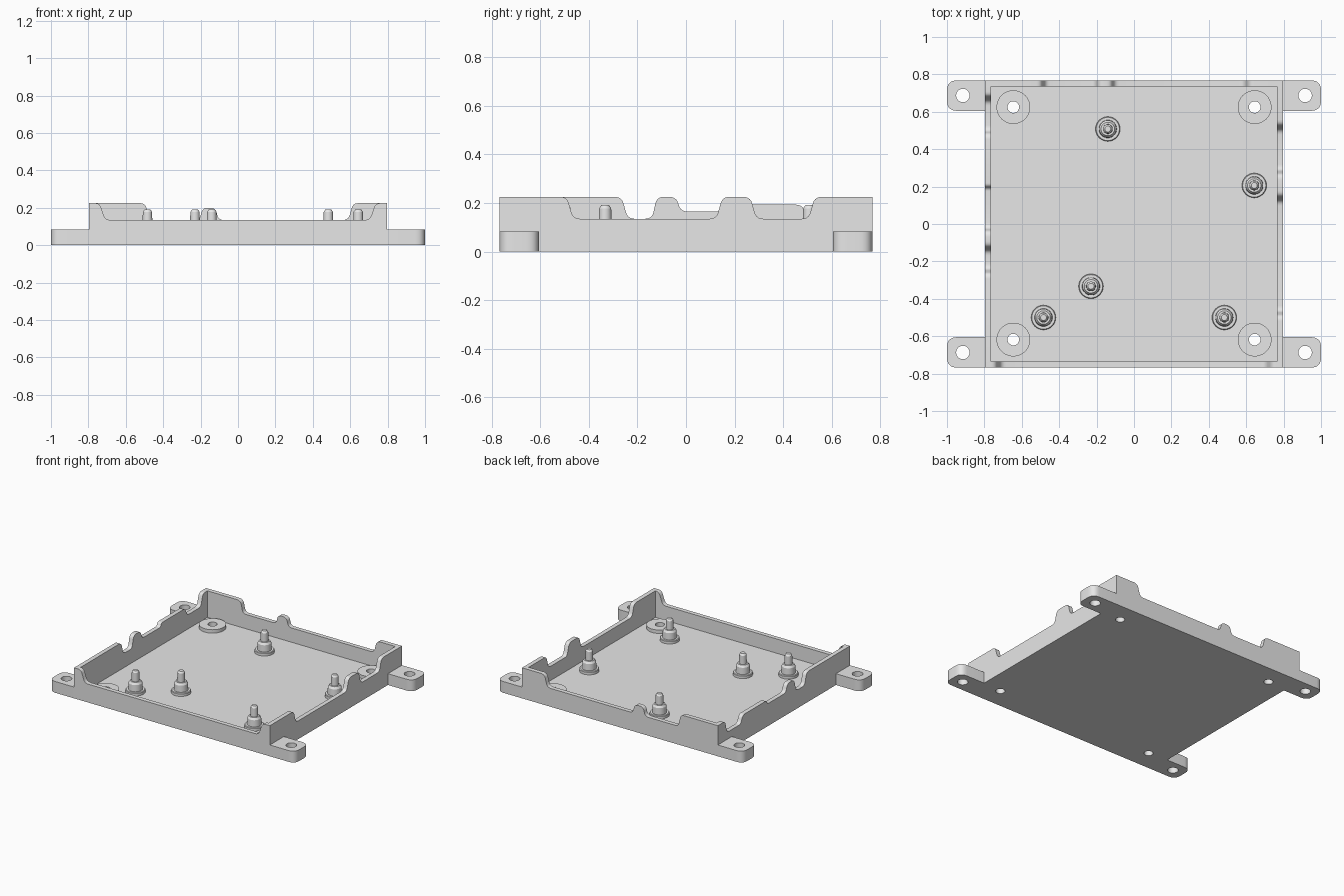
import bpy, bmesh, math
from mathutils import Vector, Matrix

if "Cube" in bpy.data.objects:
    bpy.data.objects.remove(bpy.data.objects["Cube"])

X, Y, T = 0.797, 0.768, 0.032          # half width, half depth, wall thickness
FLOOR, LOW, HIGH = 0.03, 0.135, 0.225  # floor top, low rim, high rim

grey = bpy.data.materials.new("light_grey")
grey.diffuse_color = (0.8, 0.8, 0.8, 1)
grey.use_nodes = True
grey.node_tree.nodes["Principled BSDF"].inputs["Base Color"].default_value = grey.diffuse_color


def finish(name, bm, matrix=None):
    if matrix:
        bm.transform(matrix)
    bmesh.ops.recalc_face_normals(bm, faces=bm.faces[:])
    mesh = bpy.data.meshes.new(name)
    bm.to_mesh(mesh)
    bm.free()
    mesh.materials.append(grey)
    obj = bpy.data.objects.new(name, mesh)
    bpy.context.collection.objects.link(obj)
    bpy.ops.object.select_all(action='DESELECT')
    obj.select_set(True)
    bpy.context.view_layer.objects.active = obj
    bpy.ops.object.shade_smooth_by_angle(angle=math.radians(30))
    return obj


def circle(cx, cy, r, n=32):
    return [(cx + r * math.cos(2 * math.pi * i / n),
             cy + r * math.sin(2 * math.pi * i / n)) for i in range(n)]


def rounded(points, radius, steps=5):
    """Round the inner corners of an open path, keeping both ends."""
    pts = [Vector(p) for p in points]
    out = [pts[0]]
    for a, b, c in zip(pts, pts[1:], pts[2:]):
        r = min(radius, (a - b).length * 0.45, (c - b).length * 0.45)
        p, q = b + (a - b).normalized() * r, b + (c - b).normalized() * r
        for i in range(steps + 1):
            t = i / steps
            out.append(p * (1 - t) ** 2 + b * 2 * t * (1 - t) + q * t * t)
    return out + [pts[-1]]


def slab(name, loops, z0, z1, matrix=None):
    """Extrude an outline, the later loops being holes."""
    bm = bmesh.new()
    edges = []
    for loop in loops:
        vs = [bm.verts.new((p[0], p[1], z0)) for p in loop]
        edges += [bm.edges.new((v, vs[i - 1])) for i, v in enumerate(vs)]
    bmesh.ops.triangle_fill(bm, edges=edges, use_beauty=True, normal=(0, 0, 1))
    geo = bmesh.ops.extrude_face_region(bm, geom=bm.faces[:])["geom"]
    bmesh.ops.translate(bm, vec=(0, 0, z1 - z0),
                        verts=[g for g in geo if isinstance(g, bmesh.types.BMVert)])
    return finish(name, bm, matrix)


def wall(name, half, rim, axes):
    """Upright wall whose rim follows (position, height) points."""
    path = [(-half, rim[0][1])] + rim + [(half, rim[-1][1])]
    outline = [(-half, 0)] + [tuple(p) for p in rounded(path, 0.028)] + [(half, 0)]
    slab(name, [outline], 0, T, axes)


def lathe(name, profile, x, y, n=32):
    bm = bmesh.new()
    vs = [bm.verts.new((r, 0, z)) for r, z in profile]
    es = [bm.edges.new(e) for e in zip(vs, vs[1:])]
    bmesh.ops.spin(bm, geom=vs + es, axis=(0, 0, 1), cent=(0, 0, 0),
                   angle=2 * math.pi, steps=n)
    bmesh.ops.remove_doubles(bm, verts=bm.verts[:], dist=0.0001)
    finish(name, bm, Matrix.Translation((x, y, 0)))


# floor with screw holes
holes = [(sx * 0.645, y) for sx in (-1, 1) for y in (-0.618, 0.625)]
ix, iy = X - T, Y - T
slab("floor", [[(-ix, -iy), (ix, -iy), (ix, iy), (-ix, iy)]]
     + [circle(x, y, 0.031) for x, y in holes], 0, FLOOR)

# raised rings around the floor holes
for x, y in holes:
    slab("hole_ring", [circle(x, y, 0.09, 40), circle(x, y, 0.031)], FLOOR - 0.002, 0.055)

# walls: columns of each matrix map along, up, thickness
def along_x(y):
    return Matrix(((1, 0, 0, 0), (0, 0, 1, y), (0, 1, 0, 0), (0, 0, 0, 1)))


def along_y(x):
    return Matrix(((0, 0, 1, x), (1, 0, 0, 0), (0, 1, 0, 0), (0, 0, 0, 1)))


wall("front_wall", X, [(-0.74, HIGH), (-0.71, LOW), (0.705, LOW), (0.735, HIGH)],
     along_x(-Y))
wall("back_wall", X, [(-0.495, HIGH), (-0.475, LOW), (-0.205, LOW), (-0.19, 0.2),
                      (-0.12, 0.2), (-0.105, LOW), (0.59, LOW), (0.615, HIGH)],
     along_x(Y - T))
wall("right_wall", iy, [(-0.49, HIGH), (-0.465, LOW), (0.125, LOW), (0.15, HIGH),
                        (0.265, HIGH), (0.29, LOW), (0.505, LOW), (0.53, HIGH)],
     along_y(X - T))
wall("left_wall", iy, [(-0.265, HIGH), (-0.24, LOW), (-0.14, LOW), (-0.12, HIGH),
                       (-0.04, HIGH), (-0.022, 0.165), (0.19, 0.165), (0.205, 0.193),
                       (0.48, 0.193), (0.5, LOW), (0.66, LOW), (0.685, HIGH)],
     along_y(-X))

# mounting ears with a bolt hole
for sx in (-1, 1):
    for sy in (-1, 1):
        tab = rounded([(sx * (X - 0.002), sy * Y), (sx, sy * Y), (sx, sy * 0.605),
                       (sx * (X - 0.002), sy * 0.605)], 0.055, 8)
        slab("mounting_ear", [tab, circle(sx * 0.915, sy * 0.687, 0.036)], 0, 0.083)

# stepped standoffs with locating pins
standoff = [(0.066, FLOOR - 0.002), (0.066, 0.048), (0.062, 0.052), (0.048, 0.052),
            (0.046, 0.1), (0.036, 0.115), (0.026, 0.115), (0.025, 0.178),
            (0.016, 0.191), (0, 0.191)]
for x, y in [(-0.14, 0.508), (0.643, 0.206), (-0.23, -0.333),
             (-0.484, -0.5), (0.483, -0.5)]:
    lathe("standoff", standoff, x, y)
